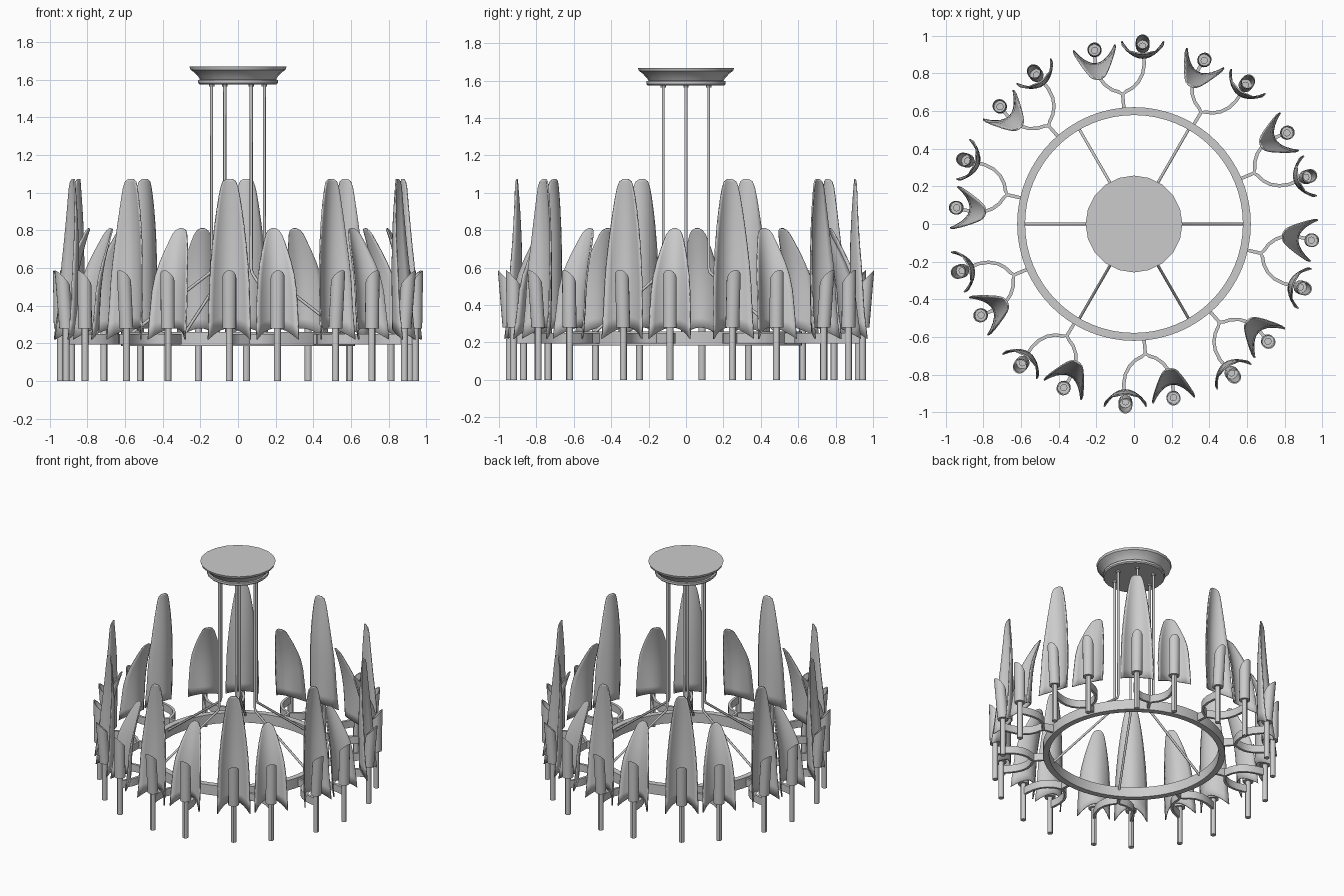
import bpy, bmesh, math
from mathutils import Matrix, Vector

if "Cube" in bpy.data.objects:
    bpy.data.objects.remove(bpy.data.objects["Cube"])

PAIRS = 10
START = 95


def make_mesh(name, verts, faces, angle=40):
    me = bpy.data.meshes.new(name)
    me.from_pydata(verts, [], faces)
    bm = bmesh.new()
    bm.from_mesh(me)
    bmesh.ops.recalc_face_normals(bm, faces=bm.faces)
    bm.to_mesh(me)
    bm.free()
    me.polygons.foreach_set("use_smooth", [True] * len(me.polygons))
    me.set_sharp_from_angle(angle=math.radians(angle))
    return me


def place(name, me, mat=Matrix(), thick=0):
    ob = bpy.data.objects.new(name, me)
    bpy.context.collection.objects.link(ob)
    ob.matrix_world = mat
    if thick:
        m = ob.modifiers.new("thickness", 'SOLIDIFY')
        m.thickness = thick
        m.offset = 0
    return ob


def lathe(name, profile, n, closed=False):
    # revolve (r, z) points; open profiles get end caps
    verts = [(r * math.cos(2 * math.pi * i / n), r * math.sin(2 * math.pi * i / n), z)
             for r, z in profile for i in range(n)]
    k = len(profile)
    faces = [(a * n + i, a * n + (i + 1) % n, (a + 1) % k * n + (i + 1) % n, (a + 1) % k * n + i)
             for a in range(k if closed else k - 1) for i in range(n)]
    if not closed:
        faces += [tuple(range(n)), tuple(range((k - 1) * n, k * n))]
    return make_mesh(name, verts, faces, 30)


def bent_rod(name, pts, radius):
    cu = bpy.data.curves.new(name, 'CURVE')
    cu.dimensions = '3D'
    cu.bevel_depth = radius
    cu.bevel_resolution = 1
    cu.use_fill_caps = True
    sp = cu.splines.new('POLY')
    sp.points.add(len(pts) - 1)
    for p, co in zip(sp.points, pts):
        p.co = (*co, 1)
    return cu


def lerp_rows(rows, z):
    for a, b in zip(rows, rows[1:]):
        if z <= b[0]:
            t = (z - a[0]) / (b[0] - a[0])
            return [x + (y - x) * t for x, y in zip(a, b)][1:]
    return rows[-1][1:]


def leaf(name, rows):
    # rows: height, half width, radial offset of the spine; curled outward
    nt = 10
    verts, faces = [], []
    for j, (z, w, u) in enumerate(rows):
        for i in range(nt + 1):
            t = -1 + 2 * i / nt
            drop = max(0, 1 - j / 3) * 0.06 * t * t
            flare = max(0, 1 - j / 2) * 0.015 * t * t
            verts.append((u + 5.8 * (w * t) ** 2 + flare, w * t, z - drop))
    for j in range(len(rows) - 1):
        for i in range(nt):
            a = j * (nt + 1) + i
            faces.append((a, a + 1, a + nt + 2, a + nt + 1))
    return make_mesh(name, verts, faces, 60)


def sleeve(name, tilt, n=16, r=0.037):
    # open candle tube with a slanted rim, higher on the outside
    verts, faces = [], []
    for rad, top in ((r, 0), (r, 1), (r - .006, 1), (r - .006, 0.04)):
        for i in range(n):
            a = 2 * math.pi * i / n
            x, y = rad * math.cos(a), rad * math.sin(a)
            h = top * (0.268 + 0.04 * x / r)
            verts.append((x + tilt * h / 0.3, y, 0.28 + h))
    for k in range(3):
        for i in range(n):
            j = (i + 1) % n
            faces.append((k * n + i, k * n + j, k * n + n + j, k * n + n + i))
    faces += [tuple(range(n)), tuple(range(3 * n, 4 * n))]
    return make_mesh(name, verts, faces)


def fork_arm(name):
    # flat upright bar swept along a plan curve (one side of the fork)
    ctrl = [(.61, 0), (.69, 0), (.705, .02), (.72, .055), (.75, .09),
            (.79, .115), (.84, .128), (.89, .130), (.936, .128)]
    p = [Vector(c) for c in ctrl]
    verts, faces = [], []
    for i, c in enumerate(p):
        d = (p[min(i + 1, len(p) - 1)] - p[max(i - 1, 0)]).normalized()
        nrm = Vector((-d.y, d.x)) * 0.009
        for s, z in ((1, .195), (1, .25), (-1, .25), (-1, .195)):
            q = c + nrm * s
            verts.append((q.x, q.y, z))
    for i in range(len(p) - 1):
        for k in range(4):
            l = (k + 1) % 4
            faces.append((i * 4 + k, i * 4 + l, i * 4 + 4 + l, i * 4 + 4 + k))
    faces += [(0, 1, 2, 3), tuple(range(len(verts) - 4, len(verts)))]
    return make_mesh(name, verts, faces)


# ceiling canopy
place("canopy", lathe("canopy", [(.205, 1.575), (.212, 1.582), (.212, 1.598), (.20, 1.60), (.212, 1.617),
                                 (.232, 1.638), (.252, 1.652), (.257, 1.668)], 20))

# main ring
place("main_ring", lathe("main_ring", [(.578, .185), (.62, .185), (.62, .26), (.578, .26)], 64, True))

# six hanging rods that bend out to the ring, with small collars
rod = bent_rod("hanging_rod", [(.14, 0, 1.59), (.14, 0, .60), (.148, 0, .575), (.595, 0, .23)], .0085)
collar = lathe("rod_collar", [(.014, 1.562), (.014, 1.58)], 10)
for i in range(6):
    rot = Matrix.Rotation(math.radians(60 * i), 4, 'Z')
    place("hanging_rod", rod, rot)
    place("rod_collar", collar, rot @ Matrix.Translation((.14, 0, 0)))

# shared meshes for the candle groups
short_leaf = leaf("short_leaf", [(.28, .112, -.072), (.33, .111, -.072), (.40, .109, -.075), (.48, .104, -.080),
                                 (.56, .096, -.090), (.63, .083, -.103), (.69, .069, -.118), (.74, .055, -.132),
                                 (.78, .042, -.144), (.80, .030, -.151), (.81, .012, -.154)])
tall_leaf = leaf("tall_leaf", [(.28, .112, -.062), (.34, .110, -.062), (.42, .108, -.062), (.52, .104, -.063),
                               (.62, .098, -.063), (.72, .089, -.062), (.82, .078, -.058), (.91, .066, -.053),
                               (.98, .055, -.048), (1.03, .045, -.044), (1.06, .034, -.042), (1.073, .015, -.041)])
stem = lathe("candle_stem", [(.019, 0), (.019, .33)], 12)
short_sleeve = sleeve("short_candle_sleeve", 0.005)
tall_sleeve = sleeve("tall_candle_sleeve", 0.025)
arm_left = fork_arm("fork_arm")
arm_right = arm_left.copy()
arm_right.transform(Matrix.Scale(-1, 4, (0, 1, 0)))
arm_right.flip_normals()

# ten forked arms, each carrying a short and a tall leaf candle
for i in range(PAIRS):
    rot = Matrix.Rotation(math.radians(START + 36 * i), 4, 'Z')
    place("fork_arm_left", arm_left, rot)
    place("fork_arm_right", arm_right, rot)
    for side, turn, lf, sl, kind in ((1, 3, short_leaf, short_sleeve, "short"),
                                     (-1, -5, tall_leaf, tall_sleeve, "tall")):
        m = rot @ Matrix.Translation((.936, side * .128, 0)) @ Matrix.Rotation(math.radians(turn), 4, 'Z')
        place(kind + "_leaf", lf, m, .008)
        place(kind + "_candle_sleeve", sl, m)
        place("candle_stem", stem, m)
